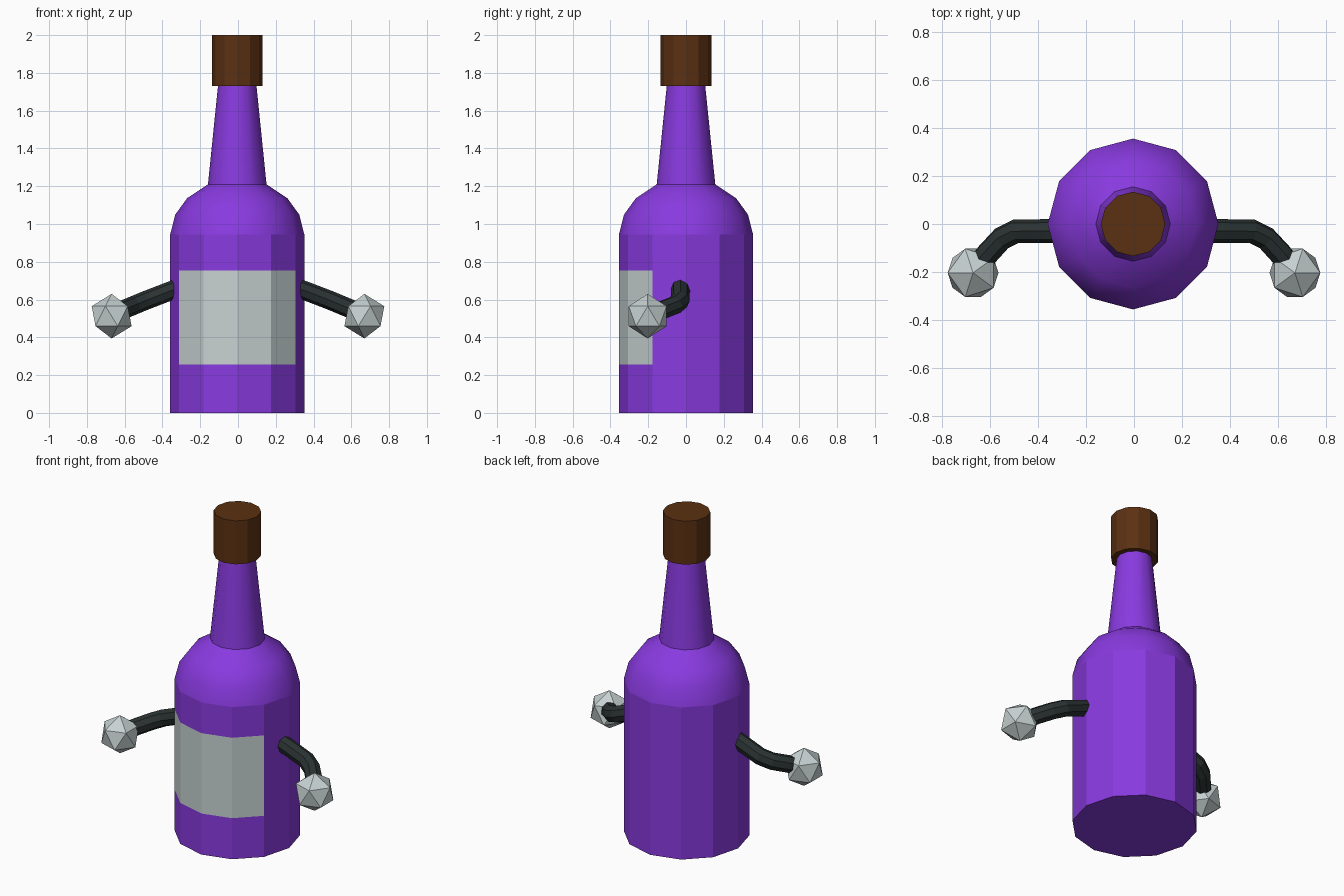
import bpy, bmesh, math

if "Cube" in bpy.data.objects:
    bpy.data.objects.remove(bpy.data.objects["Cube"])

SIDES = 12


def material(name, rgb):
    m = bpy.data.materials.new(name)
    m.diffuse_color = (*rgb, 1)
    m.use_nodes = True
    m.node_tree.nodes["Principled BSDF"].inputs["Base Color"].default_value = m.diffuse_color
    return m


purple = material("purple glass", (0.25, 0.042, 0.74))
grey = material("light grey", (0.57, 0.64, 0.64))
brown = material("cork brown", (0.105, 0.03, 0.006))
black = material("dark sleeve", (0.023, 0.032, 0.031))


def lathe(name, profile, mats, smooth_from=0.0, sharp_z=(), label=None):
    """Spin (radius, z) points round the z axis and cap both ends."""
    bm = bmesh.new()
    rings = []
    for r, z in profile:
        rings.append([bm.verts.new((r * math.cos(2 * math.pi * i / SIDES),
                                    r * math.sin(2 * math.pi * i / SIDES), z))
                      for i in range(SIDES)])
    for lo, hi in zip(rings, rings[1:]):
        for i in range(SIDES):
            j = (i + 1) % SIDES
            f = bm.faces.new((lo[i], lo[j], hi[j], hi[i]))
            c = f.calc_center_median()
            f.smooth = c.z > smooth_from
            if label and label[0] < c.z < label[1] and c.y < -0.2:
                f.material_index = 1
    bm.faces.new(rings[0][::-1])
    bm.faces.new(rings[-1])
    for e in bm.edges:
        if all(any(abs(v.co.z - z) < 1e-4 for z in sharp_z) for v in e.verts):
            e.smooth = False
    me = bpy.data.meshes.new(name)
    bm.to_mesh(me)
    bm.free()
    ob = bpy.data.objects.new(name, me)
    ob.location.x = -0.004
    for m in mats:
        me.materials.append(m)
    bpy.context.collection.objects.link(ob)
    return ob


# bottle with body, shoulder and neck; front four faces carry the label
lathe("bottle",
      [(0.355, 0), (0.355, 0.255), (0.355, 0.755), (0.355, 0.945),
       (0.328, 1.05), (0.265, 1.137), (0.155, 1.21), (0.1, 1.75)],
      [purple, grey], smooth_from=0.95, sharp_z=(1.21,), label=(0.255, 0.755))

# stopper
lathe("stopper", [(0.134, 1.73), (0.134, 2.0)], [brown], sharp_z=(1.73, 2.0))

# arms and hands on both sides
path = [(0.3, -0.03, 0.665), (0.36, -0.03, 0.645), (0.49, -0.03, 0.595),
        (0.55, -0.06, 0.57), (0.61, -0.125, 0.545), (0.66, -0.19, 0.52)]
for side, label in ((-1, "left"), (1, "right")):
    cu = bpy.data.curves.new(label + "_arm", 'CURVE')
    cu.dimensions = '3D'
    cu.bevel_depth = 0.05
    cu.bevel_resolution = 2
    cu.use_fill_caps = True
    sp = cu.splines.new('POLY')
    sp.points.add(len(path) - 1)
    for p, (x, y, z) in zip(sp.points, path):
        p.co = (side * x, y, z, 1)
    sp.use_smooth = False
    cu.materials.append(black)
    arm = bpy.data.objects.new(label + "_arm", cu)
    bpy.context.collection.objects.link(arm)
    bpy.ops.object.select_all(action='DESELECT')
    arm.select_set(True)
    bpy.context.view_layer.objects.active = arm
    bpy.ops.object.convert(target='MESH')

    bpy.ops.mesh.primitive_ico_sphere_add(
        subdivisions=1, radius=0.118, location=(side * 0.669, -0.203, 0.512),
        rotation=(0, 0, 0 if side > 0 else math.pi))
    hand = bpy.context.object
    hand.name = label + "_hand"
    hand.data.materials.append(grey)
